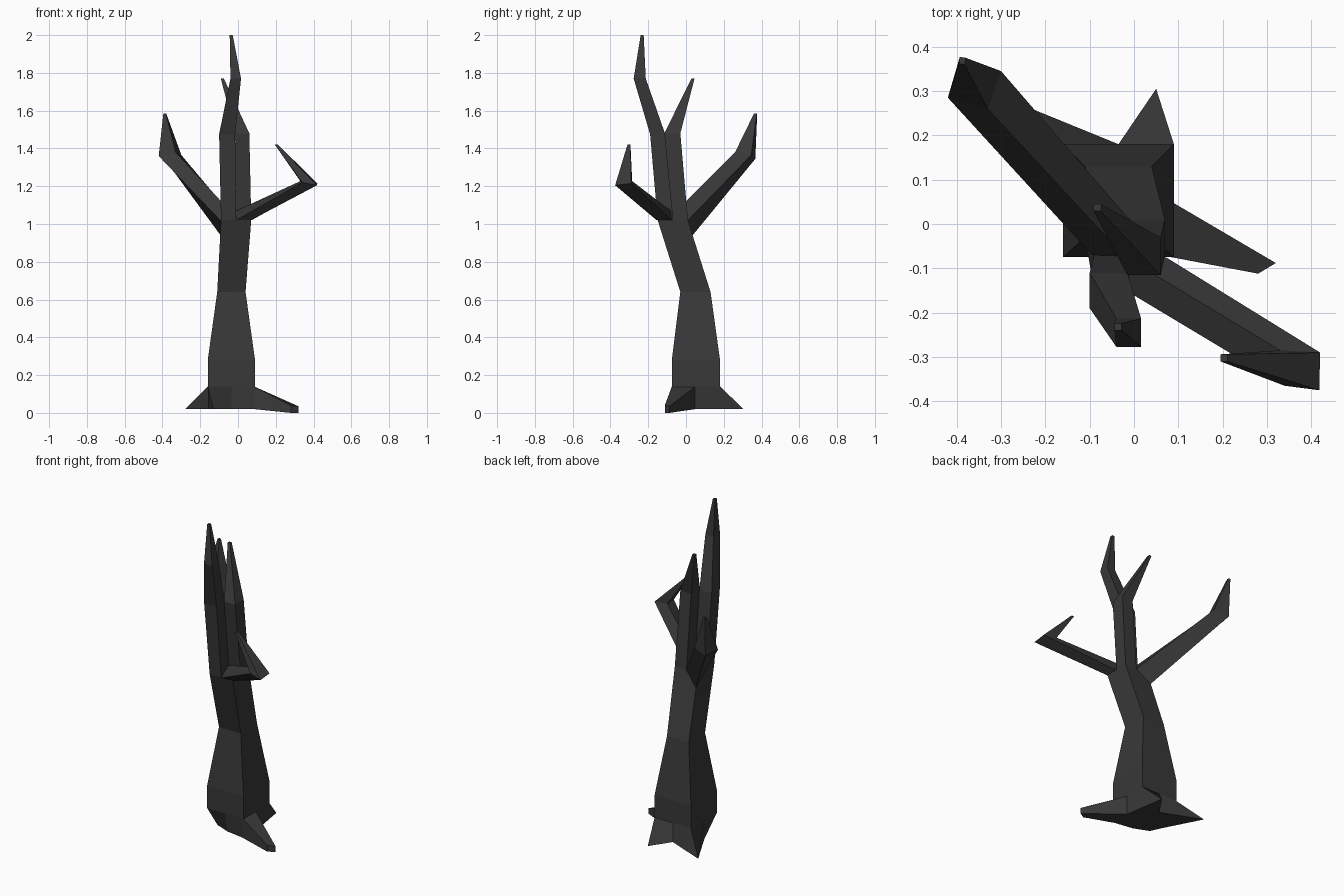
import bpy, bmesh

bark = bpy.data.materials.new("dark_bark")
bark.diffuse_color = (0.04, 0.04, 0.04, 1)


def loft(name, rings):
    """Skin a list of equal-length point rings and cap both ends."""
    bm = bmesh.new()
    loops = [[bm.verts.new(p) for p in ring] for ring in rings]
    n = len(loops[0])
    for a, b in zip(loops, loops[1:]):
        for i in range(n):
            j = (i + 1) % n
            bm.faces.new((a[i], a[j], b[j], b[i]))
    bm.faces.new(loops[0])
    bm.faces.new(loops[-1])
    bmesh.ops.recalc_face_normals(bm, faces=bm.faces)
    mesh = bpy.data.meshes.new(name)
    bm.to_mesh(mesh)
    bm.free()
    mesh.materials.append(bark)
    obj = bpy.data.objects.new(name, mesh)
    bpy.context.collection.objects.link(obj)
    return obj


def square(x0, x1, y0, y1, z):
    return [(x0, y0, z), (x1, y0, z), (x1, y1, z), (x0, y1, z)]


def square8(x0, x1, y0, y1, z):
    """Square ring with side midpoints."""
    xm, ym = (x0 + x1) / 2, (y0 + y1) / 2
    return [(x0, y0, z), (xm, y0, z), (x1, y0, z), (x1, ym, z),
            (x1, y1, z), (xm, y1, z), (x0, y1, z), (x0, ym, z)]


def tip(x, y, z, r=0.008):
    return square(x - r, x + r, y - r, y + r, z)


# Trunk, its foot pulled out into a back root and a left root
foot = [(x, y, 0.02) for x, y in [
    (-0.13, -0.016), (-0.035, -0.055), (0.09, -0.075), (0.09, 0.05),
    (0.05, 0.305), (-0.035, 0.18), (-0.28, 0.28), (-0.16, 0.05)]]
loft("trunk", [
    foot,
    square8(-0.16, 0.09, -0.075, 0.18, 0.14),
    square8(-0.16, 0.09, -0.075, 0.18, 0.28),
    square8(-0.11, 0.04, -0.03, 0.13, 0.64),
    square8(-0.09, 0.07, -0.15, 0.01, 1.02)])

# Right root
loft("right_root", [
    [(0.085, -0.075, 0.02), (0.085, 0.05, 0.02), (0.085, 0.05, 0.14), (0.085, -0.075, 0.14)],
    [(0.28, -0.112, 0.0), (0.32, -0.088, 0.0), (0.32, -0.088, 0.035), (0.28, -0.112, 0.04)]])

# Twin stems rising from opposite corners of the trunk
loft("front_stem", [
    square(-0.09, -0.01, -0.15, -0.07, 1.02),
    square(-0.10, -0.015, -0.19, -0.11, 1.475),
    square(-0.04, 0.016, -0.277, -0.213, 1.77),
    tip(-0.036, -0.232, 2.0)])
loft("back_stem", [
    square(-0.01, 0.07, -0.07, 0.01, 1.02),
    square(-0.015, 0.06, -0.115, -0.03, 1.48),
    tip(-0.083, 0.037, 1.77)])

# Side branches filling the two remaining corners: base, elbow, tip
loft("left_branch", [
    [(-0.095, -0.07, 1.02), (-0.092, 0.035, 0.94), (-0.01, 0.01, 1.02), (-0.015, -0.08, 1.04)],
    [(-0.42, 0.285, 1.36), (-0.39, 0.367, 1.345), (-0.30, 0.345, 1.365), (-0.33, 0.26, 1.38)],
    [(-0.395, 0.362, 1.585), (-0.393, 0.377, 1.585), (-0.38, 0.375, 1.585), (-0.382, 0.36, 1.585)]])
loft("right_branch", [
    [(-0.01, -0.155, 1.02), (0.068, -0.15, 1.02), (0.072, -0.075, 1.02), (-0.01, -0.08, 1.07)],
    [(0.34, -0.365, 1.22), (0.418, -0.375, 1.205), (0.42, -0.29, 1.215), (0.33, -0.285, 1.227)],
    tip(0.203, -0.302, 1.42)])
